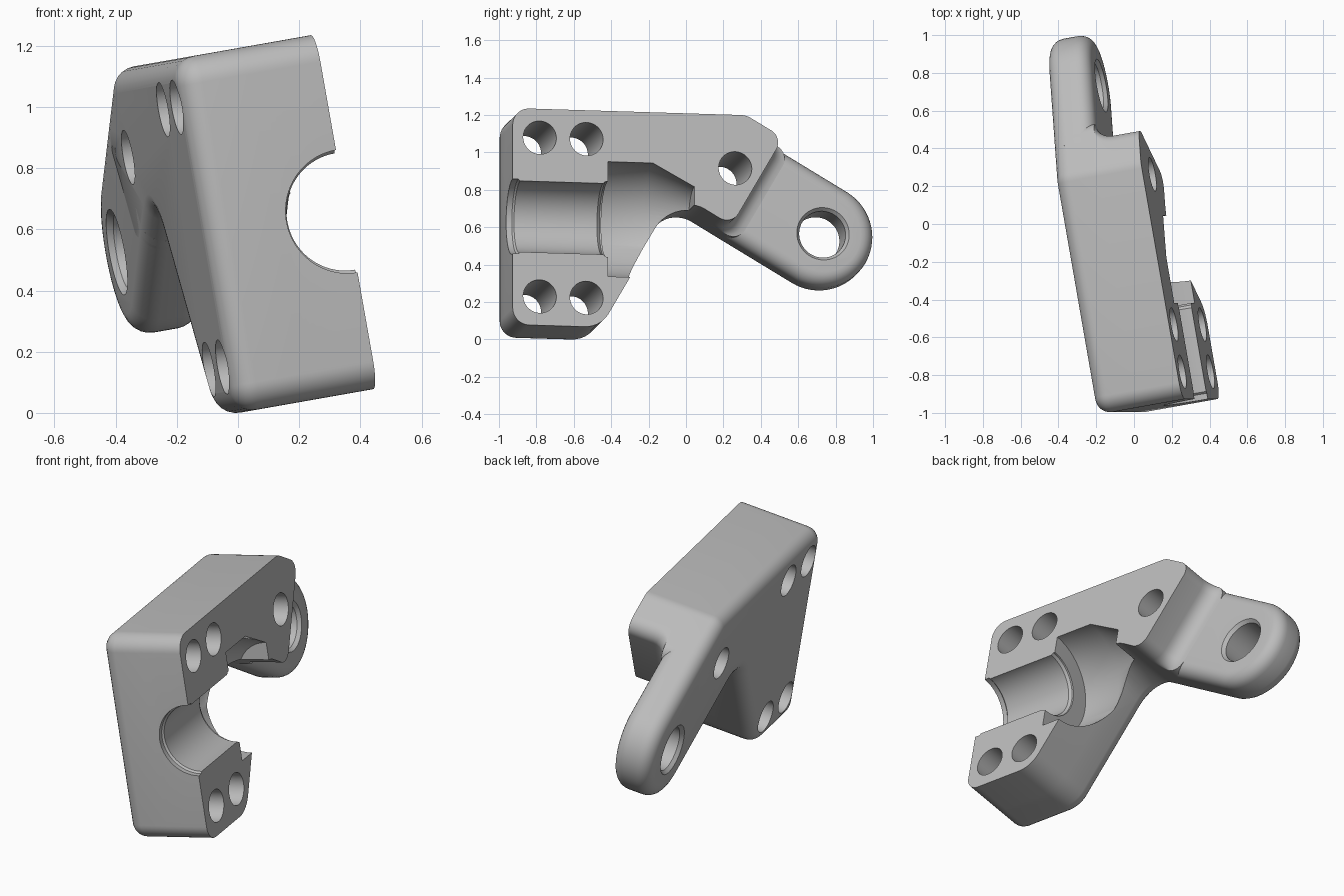
import bpy, bmesh, math
from mathutils import Vector, Matrix

cube = bpy.data.objects.get("Cube")
if cube:
    bpy.data.objects.remove(cube, do_unlink=True)

# Working frame: x = thickness, y = length, z = height; tilted at the end
BACK, ARM_FACE, MATE = -0.176, 0.055, 0.295
EYE = Vector((0.741, 0.587))                       # arm eye centre (y, z)
ALONG = Vector((math.cos(math.pi / 6), -0.5))      # arm direction
ACROSS = Vector((0.5, math.cos(math.pi / 6)))
R_ARM, R_EDGE, R_FOOT = 0.28, 0.075, 0.09          # arm half width, rim round, step fillet
AXIS_Z = 0.588                                     # clamp bore axis height
QUARTER = [math.radians(15 * k) for k in range(7)]

grey = bpy.data.materials.new("light grey metal")
grey.use_nodes = True
grey.diffuse_color = (0.5, 0.5, 0.5, 1)
grey.node_tree.nodes["Principled BSDF"].inputs["Base Color"].default_value = (0.5, 0.5, 0.5, 1)


def skin(name, rings):
    """Closed solid through matching rings of 3D points, capped at both ends."""
    bm = bmesh.new()
    loops = [[bm.verts.new(p) for p in ring] for ring in rings]
    count = len(loops[0])
    for lo, hi in zip(loops, loops[1:]):
        for i in range(count):
            j = (i + 1) % count
            bm.faces.new((lo[i], lo[j], hi[j], hi[i]))
    bm.faces.new(loops[0][::-1])
    bm.faces.new(loops[-1])
    bmesh.ops.recalc_face_normals(bm, faces=bm.faces[:])
    mesh = bpy.data.meshes.new(name)
    bm.to_mesh(mesh)
    bm.free()
    mesh.materials.append(grey)
    ob = bpy.data.objects.new(name, mesh)
    bpy.context.collection.objects.link(ob)
    return ob


def lathe(name, profile, origin, axis, sides=64):
    """Turned solid from (distance along axis, radius) pairs; axis is X or Y."""
    rings = []
    for h, r in profile:
        ring = []
        for i in range(sides):
            t = 2 * math.pi * (i + 0.5) / sides
            u, v = r * math.cos(t), r * math.sin(t)
            ring.append(Vector(origin) + Vector((h, u, v) if axis == "X" else (u, h, v)))
        rings.append(ring)
    return skin(name, rings)


def cut(target, cutter):
    """Subtract the cutter, moving to the next solver if one returns nothing."""
    cutter.hide_render = True
    for solver in ("EXACT", "MANIFOLD", "FLOAT"):
        mod = target.modifiers.new("cut", "BOOLEAN")
        mod.operation, mod.solver, mod.object = "DIFFERENCE", solver, cutter
        bpy.context.view_layer.update()
        deps = bpy.context.evaluated_depsgraph_get()
        mesh = bpy.data.meshes.new_from_object(target.evaluated_get(deps))
        target.modifiers.clear()
        if len(mesh.polygons):
            target.data = mesh
            break
    bpy.data.objects.remove(cutter, do_unlink=True)


# Clamp block outline: (corner, radius); the step edge runs between the two STEP corners
STEP = 3
CORNERS = [(Vector((-0.986, 0)), 0.09), (Vector((-0.508, 0)), 0.15), (Vector((-0.081, 0.739)), 0.16),
           (EYE - ALONG * 0.46 - ACROSS * R_ARM, R_EDGE), (EYE - ALONG * 0.46 + ACROSS * R_ARM, R_EDGE),
           (Vector((0.281, 1.175)), 0.1), (Vector((-0.986, 1.175)), 0.09)]


def block_ring(x, inset, flare):
    """Block outline at depth x, its sides moved in and its step edge moved out."""
    ring, n = [], len(CORNERS)
    for i, (p, r) in enumerate(CORNERS):
        d1 = (p - CORNERS[i - 1][0]).normalized()
        d2 = (CORNERS[(i + 1) % n][0] - p).normalized()
        m1, m2 = Vector((-d1.y, d1.x)), Vector((-d2.y, d2.x))
        s1 = -flare if i == STEP + 1 else inset
        s2 = -flare if i == STEP else inset
        det = m1.x * m2.y - m1.y * m2.x
        corner = p + Vector((s1 * m2.y - s2 * m1.y, m1.x * s2 - m2.x * s1)) / det
        if i not in (STEP, STEP + 1):
            r += inset if det < 0 else -inset
        half = d1.angle(d2) / 2
        centre = corner + (d2 - d1).normalized() * r / math.cos(half)
        v1 = corner - d1 * r * math.tan(half) - centre
        v2 = corner + d2 * r * math.tan(half) - centre
        steps = max(3, round(half / math.radians(4.5)))
        for k in range(steps + 1):
            w = 2 * half * k / steps
            q = centre + (v1 * math.sin(2 * half - w) + v2 * math.sin(w)) / math.sin(2 * half)
            ring.append((x, q.x, q.y))
    return ring


# Clamp block: rounded back rim, fillet flaring out onto the arm, flat mating face
rings = [block_ring(BACK + R_EDGE * (1 - math.cos(a)), R_EDGE * (1 - math.sin(a)), R_FOOT)
         for a in QUARTER]
rings += [block_ring(ARM_FACE + R_FOOT * (1 - math.cos(a)), 0, R_FOOT * (1 - math.sin(a)))
          for a in QUARTER]
rings.append(block_ring(MATE, 0, 0))
block = skin("clamp_block", rings)


def arm_ring(x, inset):
    """Round-ended arm outline at depth x, rooted inside the block."""
    r = R_ARM - inset
    flat = [EYE - ALONG * 0.5 + ACROSS * r, EYE - ALONG * 0.5 - ACROSS * r]
    for k in range(31):
        t = math.pi * (k / 30 - 0.5)
        flat.append(EYE + ALONG * r * math.cos(t) + ACROSS * r * math.sin(t))
    return [(x, q.x, q.y) for q in flat]


# Eye arm: thinner plate with both rims rounded
rings = [arm_ring(BACK + R_EDGE * (1 - math.cos(a)), R_EDGE * (1 - math.sin(a))) for a in QUARTER]
rings += [arm_ring(ARM_FACE - R_EDGE * (1 - math.cos(a)), R_EDGE * (1 - math.sin(a)))
          for a in reversed(QUARTER)]
arm = skin("eye_arm", rings)

# Half bore, wider relief pocket and tapered end
cut(block, lathe("bore_cutter", [
    (-1.1, 0.203), (-0.955, 0.203), (-0.945, 0.193), (-0.495, 0.193), (-0.48, 0.205),
    (-0.47, 0.205), (-0.47, 0.312), (-0.225, 0.312), (0, 0.19)], (MATE, 0, AXIS_Z), "Y", 80))

# Bolt holes
bolts = [(y, AXIS_Z + side * 0.431) for y in (-0.839, -0.585) for side in (-1, 1)] + [(0.222, 0.885)]
for y, z in bolts:
    cut(block, lathe("bolt_cutter", [(-0.4, 0.09), (0.5, 0.09)], (0, y, z), "X", 48))

# Arm eye, chamfered at both mouths
cut(arm, lathe("eye_cutter", [
    (-0.4, 0.143), (BACK - 0.001, 0.143), (BACK + 0.02, 0.126), (ARM_FACE - 0.02, 0.126),
    (ARM_FACE + 0.001, 0.143), (0.4, 0.143)], (0, EYE.x, EYE.y), "X"))

# Tilt both parts, then centre them on the ground
tilt = Matrix.Rotation(math.radians(-10), 4, "Y") @ Matrix.Rotation(math.radians(10), 4, "Z")
for part in (block, arm):
    part.data.transform(tilt)
points = [v.co for part in (block, arm) for v in part.data.vertices]
lo = [min(p[i] for p in points) for i in range(3)]
hi = [max(p[i] for p in points) for i in range(3)]
move = Matrix.Translation((-(lo[0] + hi[0]) / 2, -(lo[1] + hi[1]) / 2, -lo[2]))
bpy.ops.object.select_all(action="DESELECT")
for part in (block, arm):
    part.data.transform(move)
    part.select_set(True)
bpy.context.view_layer.objects.active = block
bpy.ops.object.shade_smooth_by_angle(angle=math.radians(30))
